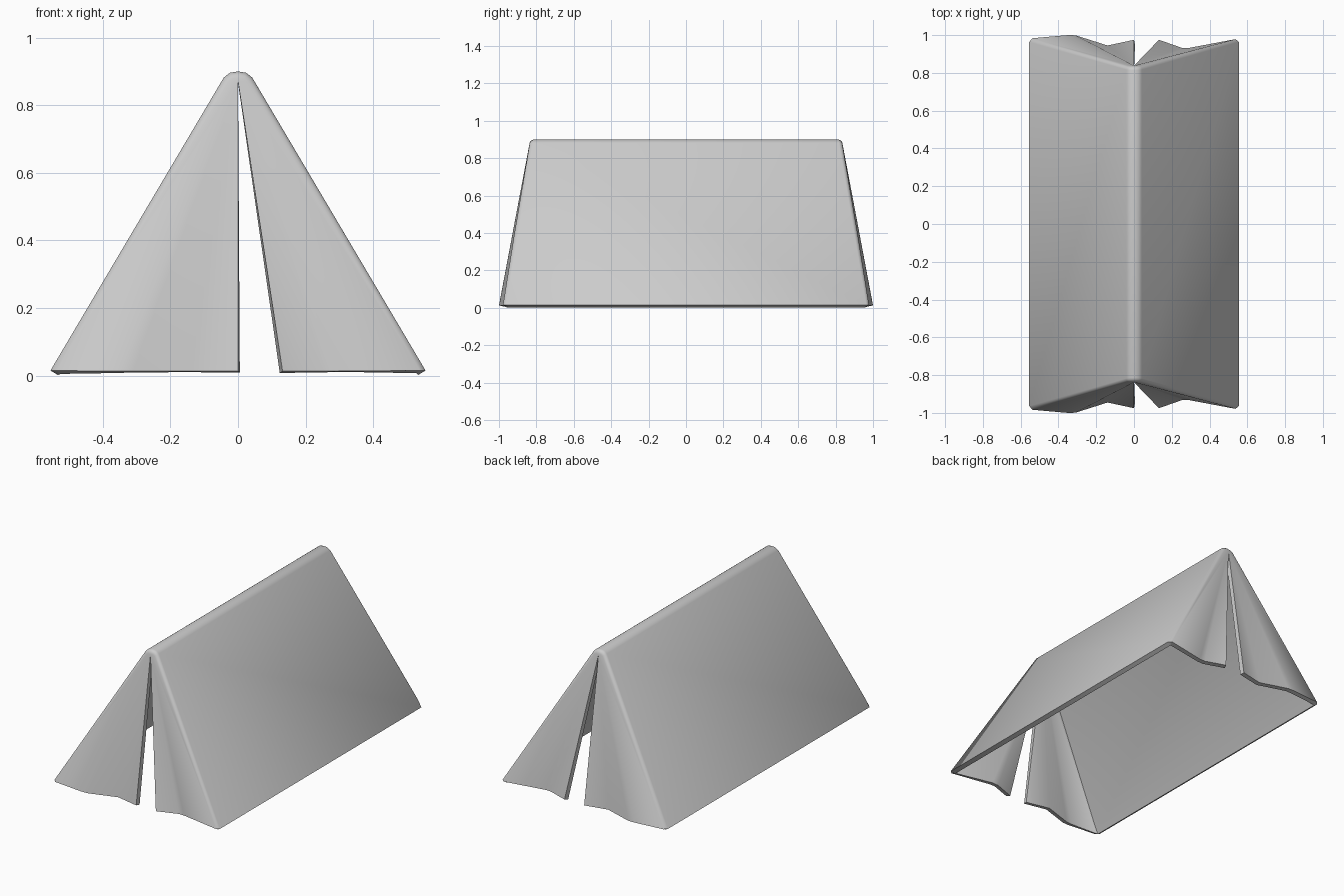
import bpy, bmesh, math

if "Cube" in bpy.data.objects:
    bpy.data.objects.remove(bpy.data.objects["Cube"])

# Roof profile (x, z): straight slopes with a rounded ridge
half = [(0.555, 0.015), (0.042, 0.882), (0.024, 0.896)]
profile = [(-x, z) for x, z in half] + [(0, 0.9)] + [(x, z) for x, z in reversed(half)]

# Wavy hem of the door flaps (x, y), left corner to slit and slit to right corner
left_hem = [(-0.35, 1.0), (-0.31, 0.999), (-0.14, 0.945), (0.0, 0.975)]
right_hem = [(0.132, 0.975), (0.255, 0.932), (0.29, 0.932)]


def end_y(z):
    # Ends lean inward towards the ridge
    return 0.982 - (z - 0.015) / 0.885 * 0.15


bm = bmesh.new()
rows = []
round_edges = []

# Door flaps fan out from the top of the slit at each end
for s in (-1, 1):
    row = [bm.verts.new((x, s * end_y(z), z)) for x, z in profile]
    tip = bm.verts.new((0, s * 0.838, 0.872))
    left = [bm.verts.new((x, s * y, 0.013)) for x, y in left_hem]
    right = [bm.verts.new((x, s * y, 0.013)) for x, y in right_hem]
    fan = left[::-1] + row + right[::-1]
    for a, b in zip(fan, fan[1:]):
        bm.faces.new((tip, a, b))
    rows.append(row)

# Roof panels
front, back = rows
for i in range(len(profile) - 1):
    bm.faces.new((front[i], front[i + 1], back[i + 1], back[i]))

# Outward normals
bmesh.ops.recalc_face_normals(bm, faces=bm.faces)
bm.normal_update()
top = max(bm.faces, key=lambda f: f.calc_center_median().z)
if top.normal.z < 0:
    bmesh.ops.reverse_faces(bm, faces=bm.faces)

# Rounded seams between roof and flaps
for row in rows:
    for a, b in zip(row, row[1:]):
        round_edges.append(bm.edges.get((a, b)))
bmesh.ops.bevel(bm, geom=round_edges, offset=0.018, offset_type='OFFSET',
                segments=3, profile=0.5, affect='EDGES', clamp_overlap=True)

mesh = bpy.data.meshes.new("tent_canvas")
bm.to_mesh(mesh)
bm.free()
tent = bpy.data.objects.new("tent_canvas", mesh)
bpy.context.collection.objects.link(tent)

# Cloth thickness, inward
sol = tent.modifiers.new("thickness", 'SOLIDIFY')
sol.thickness = 0.026
sol.offset = -1
sol.use_even_offset = True

bpy.context.view_layer.objects.active = tent
tent.select_set(True)
bpy.ops.object.modifier_apply(modifier=sol.name)
bpy.ops.object.shade_smooth_by_angle(angle=math.radians(38))
